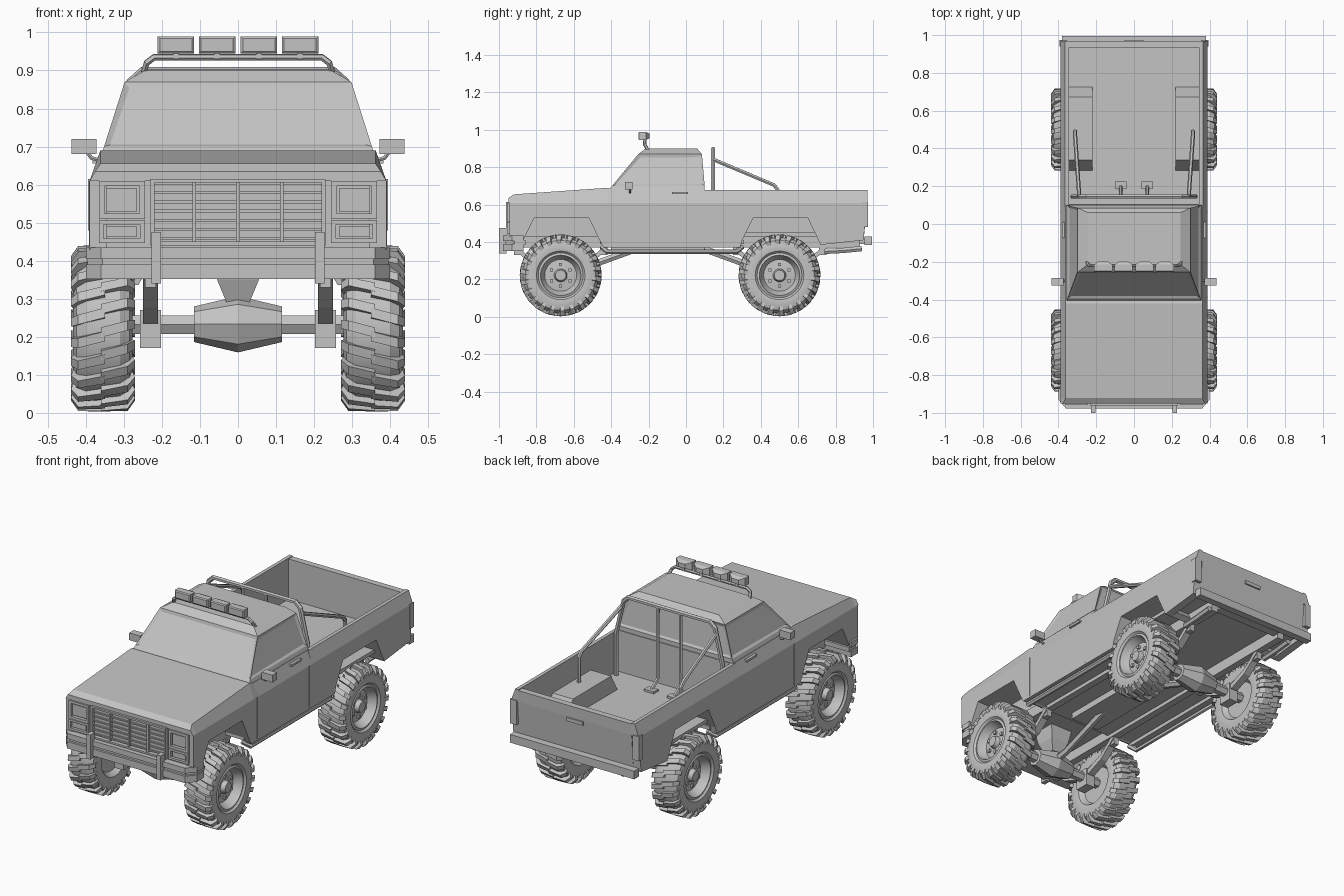
import bpy, bmesh, math
from mathutils import Vector

if "Cube" in bpy.data.objects:
    bpy.data.objects.remove(bpy.data.objects["Cube"], do_unlink=True)

grey = bpy.data.materials.new("plain_grey")
grey.use_nodes = True
GREY = (0.55, 0.55, 0.55, 1)
grey.diffuse_color = GREY
grey.node_tree.nodes["Principled BSDF"].inputs["Base Color"].default_value = GREY


def finish(name, mesh, mirror=False, smooth=False):
    ob = bpy.data.objects.new(name, mesh)
    bpy.context.collection.objects.link(ob)
    mesh.materials.clear()
    mesh.materials.append(grey)
    if smooth:
        bpy.ops.object.select_all(action="DESELECT")
        ob.select_set(True)
        bpy.context.view_layer.objects.active = ob
        bpy.ops.object.shade_smooth_by_angle()
    if mirror:
        mod = ob.modifiers.new("mirror", "MIRROR")
        mod.use_mirror_merge = False
    return ob


def add_loft(bm, rings, closed=False):
    """Skin a list of point rings, capping the ends unless closed."""
    vs = [[bm.verts.new(p) for p in ring] for ring in rings]
    n = len(vs[0])
    pairs = list(zip(vs, vs[1:])) + ([(vs[-1], vs[0])] if closed else [])
    for a, b in pairs:
        for i in range(n):
            j = (i + 1) % n
            bm.faces.new((a[i], a[j], b[j], b[i]))
    if not closed:
        bm.faces.new(vs[0])
        bm.faces.new(vs[-1])


def from_bm(name, bm, **kw):
    bmesh.ops.recalc_face_normals(bm, faces=bm.faces)
    mesh = bpy.data.meshes.new(name)
    bm.to_mesh(mesh)
    bm.free()
    return finish(name, mesh, **kw)


def loft(name, rings, **kw):
    bm = bmesh.new()
    add_loft(bm, rings)
    return from_bm(name, bm, **kw)


def side_prism(name, profile, x0, x1, **kw):
    return loft(name, [[(x, y, z) for y, z in profile] for x in (x0, x1)], **kw)


def box_rings(x0, x1, y0, y1, z0, z1):
    return [[(x0, y0, z), (x1, y0, z), (x1, y1, z), (x0, y1, z)] for z in (z0, z1)]


def boxes(name, dims, **kw):
    bm = bmesh.new()
    for d in dims:
        add_loft(bm, box_rings(*d))
    return from_bm(name, bm, **kw)


def tube(name, path, r, **kw):
    cu = bpy.data.curves.new(name, "CURVE")
    cu.dimensions = "3D"
    cu.bevel_depth, cu.bevel_resolution, cu.use_fill_caps = r, 1, True
    sp = cu.splines.new("POLY")
    sp.points.add(len(path) - 1)
    for pt, co in zip(sp.points, path):
        pt.co = (*co, 1)
    tmp = bpy.data.objects.new("tmp", cu)
    bpy.context.collection.objects.link(tmp)
    dg = bpy.context.evaluated_depsgraph_get()
    mesh = bpy.data.meshes.new_from_object(tmp.evaluated_get(dg))
    bpy.data.objects.remove(tmp)
    return finish(name, mesh, smooth=True, **kw)


def lathe(bm, profile, n):
    """Revolve (x, radius) points around the x axis."""
    rings = []
    for i in range(n):
        a = 2 * math.pi * i / n
        rings.append([(x, r * math.sin(a), r * math.cos(a)) for x, r in profile])
    add_loft(bm, rings, closed=True)
    bmesh.ops.remove_doubles(bm, verts=bm.verts, dist=0.0005)


AXLES = {"front": -0.67, "rear": 0.5}
ARCH = [(-0.2, 0.41), (-0.14, 0.53), (0.15, 0.53), (0.22, 0.385)]


def arch(c, grow=0):
    return [(c + y * (1 + grow), z + grow * 0.1) for y, z in ARCH]


# Body sides with both wheel openings
outline = [(-0.945, 0.43)] + arch(AXLES["front"]) + [(-0.44, 0.37), (0.29, 0.37)]
outline += arch(AXLES["rear"]) + [(0.95, 0.41), (0.965, 0.61), (-0.945, 0.61)]
side_prism("body_side", outline, 0.345, 0.39, mirror=True)

# Wheel wells
for label, c in AXLES.items():
    band = arch(c) + arch(c, 0.15)[::-1]
    side_prism(label + "_well_liner", band, 0.23, 0.36, mirror=True)
    side_prism(label + "_well_wall", arch(c, 0.15), 0.22, 0.235, mirror=True)

# Bonnet and shoulder line
def shoulder(y, top, x=0.362):
    return [(-0.39, y, 0.61), (-x, y, top), (x, y, top), (0.39, y, 0.61)]

loft("bonnet", [shoulder(-0.95, 0.635, 0.375), shoulder(-0.92, 0.655),
                shoulder(-0.42, 0.69), shoulder(-0.38, 0.68), shoulder(0.1, 0.68)])

# Cab with recessed windows
def cab_ring(x, y0, y1, z):
    return [(-x, y0, z), (x, y0, z), (x, y1, z), (-x, y1, z)]

bm = bmesh.new()
add_loft(bm, [cab_ring(0.363, -0.42, 0.1, 0.67), cab_ring(0.352, -0.395, 0.1, 0.7),
              cab_ring(0.298, -0.255, 0.085, 0.87), cab_ring(0.245, -0.215, 0.06, 0.9)])
bmesh.ops.recalc_face_normals(bm, faces=bm.faces)
panes = [f for f in bm.faces if 0.75 < f.calc_center_median().z < 0.82]
bmesh.ops.inset_individual(bm, faces=panes, thickness=0.02, depth=-0.007)
from_bm("cab", bm)

# Doors
boxes("door_seams", [(0.385, 0.392, y, y + 0.004, 0.38, 0.61) for y in (-0.39, 0.065)], mirror=True)
boxes("door_handle", [(0.36, 0.382, -0.075, 0.01, 0.656, 0.668)], mirror=True)

# Load bed
loft("bed_rail", [[(0.39, y, 0.61), (0.365, y, 0.677), (0.345, y, 0.677), (0.345, y, 0.61)]
                  for y in (0.09, 0.97)], mirror=True)
boxes("bed_floor", [(-0.35, 0.35, 0.07, 0.95, 0.43, 0.45)])
boxes("bed_front_wall", [(-0.35, 0.35, 0.08, 0.105, 0.43, 0.677)])
side_prism("tailgate", [(0.935, 0.41), (0.95, 0.41), (0.968, 0.61), (0.97, 0.672), (0.935, 0.672)],
           -0.345, 0.345)
boxes("tailgate_handle", [(-0.05, 0.05, 0.96, 0.974, 0.585, 0.605)])
boxes("tail_light", [(0.355, 0.394, 0.94, 0.974, 0.48, 0.615)], mirror=True)
boxes("rear_bumper", [(-0.38, 0.38, 0.955, 0.995, 0.385, 0.43), (-0.2, 0.2, 0.9, 0.96, 0.39, 0.42)])
tube("exhaust", [(0.27, 0.74, 0.35), (0.27, 0.84, 0.355), (0.27, 0.94, 0.365)], 0.016, mirror=True)

# Front panel, grille and lamps
boxes("front_panel", [(-0.385, 0.385, -0.94, -0.91, 0.43, 0.615)])
slats = [(-0.22, 0.22, -0.948, -0.93, 0.455 + i * 0.024, 0.462 + i * 0.024) for i in range(7)]
slats += [(x - 0.005, x + 0.005, -0.955, -0.93, 0.445, 0.605) for x in (-0.115, 0, 0.115)]
boxes("grille_slats", slats)


def frame(name, x0, x1, z0, z1, t, y, **kw):
    boxes(name, [(x0, x1, y, -0.93, z1 - t, z1), (x0, x1, y, -0.93, z0, z0 + t),
                 (x0, x0 + t, y, -0.93, z0, z1), (x1 - t, x1, y, -0.93, z0, z1)], **kw)

frame("grille_frame", -0.23, 0.23, 0.44, 0.615, 0.01, -0.962)
frame("headlamp_frame", 0.245, 0.365, 0.51, 0.61, 0.014, -0.958, mirror=True)
frame("indicator_frame", 0.245, 0.365, 0.447, 0.507, 0.012, -0.958, mirror=True)
boxes("lamp_glass", [(0.265, 0.345, -0.95, -0.93, 0.53, 0.59),
                     (0.265, 0.345, -0.95, -0.93, 0.463, 0.49)], mirror=True)

# Front bumper: two ridges around a recessed band
def bumper(name, d, z0, z1):
    plan = [(0.4, -0.87), (0.4, -0.93), (0.36, -0.978), (-0.36, -0.978), (-0.4, -0.93), (-0.4, -0.87)]
    loft(name, [[(x * (1 - d), y + d, z) for x, y in plan] for z in (z0, z1)])

bumper("bumper_top", 0, 0.405, 0.435)
bumper("bumper_band", 0.012, 0.385, 0.41)
bumper("bumper_bottom", 0, 0.352, 0.39)
boxes("bumper_guard", [(0.203, 0.227, -1.0, -0.96, 0.34, 0.475)], mirror=True)

# Roof light bar with four lamps
tube("light_bar", [(-0.25, -0.2, 0.885), (-0.24, -0.22, 0.92), (-0.22, -0.22, 0.935),
                   (0.22, -0.22, 0.935), (0.24, -0.22, 0.92), (0.25, -0.2, 0.885)], 0.009)
bm = bmesh.new()
for x in (-0.163, -0.055, 0.055, 0.163):
    add_loft(bm, [[(x + sx * w, y, 0.967 + sz * h) for sx, sz in ((-1, -1), (1, -1), (1, 1), (-1, 1))]
                  for y, w, h in ((-0.255, 0.042, 0.017), (-0.25, 0.048, 0.022),
                                  (-0.215, 0.048, 0.022), (-0.195, 0.02, 0.012))])
    add_loft(bm, box_rings(x - 0.008, x + 0.008, -0.23, -0.21, 0.93, 0.96))
from_bm("roof_lamps", bm)

# Door mirrors
loft("mirror", box_rings(0.372, 0.438, -0.325, -0.285, 0.68, 0.72), mirror=True)
tube("mirror_arm", [(0.35, -0.3, 0.66), (0.385, -0.3, 0.67), (0.4, -0.3, 0.69)], 0.006, mirror=True)

# Roll bar in the bed
tube("roll_hoop", [(-0.325, 0.145, 0.45), (-0.325, 0.145, 0.68), (-0.28, 0.145, 0.87), (-0.25, 0.145, 0.897),
                   (0.25, 0.145, 0.897), (0.28, 0.145, 0.87), (0.325, 0.145, 0.68), (0.325, 0.145, 0.45)], 0.013)
tube("roll_brace", [(0.29, 0.15, 0.84), (0.312, 0.47, 0.705), (0.312, 0.49, 0.68), (0.312, 0.49, 0.54)],
     0.011, mirror=True)
tube("roll_upright", [(0.07, 0.145, 0.895), (0.07, 0.145, 0.5), (0.07, 0.2, 0.455)], 0.01, mirror=True)
boxes("roll_foot", [(0.04, 0.1, 0.185, 0.225, 0.45, 0.462)], mirror=True)

# Chassis
boxes("cab_floor", [(-0.36, 0.36, -0.46, 0.31, 0.39, 0.41)])
boxes("engine_block", [(-0.2, 0.2, -0.9, -0.45, 0.42, 0.6)])
boxes("frame_rail", [(0.205, 0.245, -0.9, 0.93, 0.37, 0.43)], mirror=True)
boxes("gearbox", [(-0.09, 0.09, -0.4, 0.1, 0.355, 0.4)])
loft("oil_pan", [[(sx * w, -0.66 + sy * w, z) for sx, sy in ((-1, -1), (1, -1), (1, 1), (-1, 1))]
                 for z, w in ((0.43, 0.07), (0.35, 0.055), (0.29, 0.03))])
tube("side_step", [(0.34, -0.45, 0.375), (0.372, -0.42, 0.348), (0.372, 0.27, 0.348), (0.34, 0.3, 0.375)],
     0.014, mirror=True)

# Tyre, rim and lug profiles as (x, radius)
WHEEL = [(0.41, 0), (0.41, 0.028), (0.385, 0.035), (0.38, 0.085), (0.4, 0.098), (0.425, 0.108),
         (0.42, 0.12), (0.43, 0.13), (0.434, 0.16), (0.425, 0.187), (0.4, 0.203), (0.31, 0.203),
         (0.285, 0.187), (0.277, 0.16), (0.283, 0.12), (0.31, 0.1), (0.31, 0)]
LUG = [(0.35, 0.2), (0.35, 0.219), (0.42, 0.217), (0.439, 0.19), (0.433, 0.168), (0.4, 0.19)]
R = 0.222

for label, c in AXLES.items():
    bm = bmesh.new()
    lathe(bm, WHEEL, 32)
    from_bm(label + "_wheel", bm, mirror=True, smooth=True).location = (0, c, R)

    bm = bmesh.new()
    for k in range(44):
        base = math.pi * k / 22
        flip = k % 2
        rings = []
        for w in (-0.06, 0.06):
            ring = []
            for x, r in LUG:
                a = base + w + (x - 0.39) * (1.2 if flip else -1.2)
                ring.append((0.71 - x if flip else x, r * math.sin(a), r * math.cos(a)))
            rings.append(ring)
        add_loft(bm, rings)
    from_bm(label + "_tread", bm, mirror=True).location = (0, c, R)

    # Wheel nuts
    bm = bmesh.new()
    for k in range(6):
        y, z = 0.058 * math.sin(k * math.pi / 3), 0.058 * math.cos(k * math.pi / 3)
        add_loft(bm, box_rings(0.37, 0.394, y - 0.008, y + 0.008, z - 0.008, z + 0.008))
    from_bm(label + "_wheel_nuts", bm, mirror=True).location = (0, c, R)

    # Axle, differential and drive shaft
    tube(label + "_axle", [(-0.32, c, 0.232), (0.32, c, 0.232)], 0.028)
    bm = bmesh.new()
    lathe(bm, [(-0.115, 0), (-0.115, 0.047), (0, 0.074), (0.115, 0.047), (0.115, 0)], 8)
    from_bm(label + "_differential", bm).location = (0, c, 0.233)
    s = -1 if c > 0 else 1
    tube(label + "_drive_shaft", [(0, c, 0.24), (0, c + 0.12 * s, 0.26), (0, c + 0.45 * s, 0.38)], 0.02)

    # Leaf spring with its clamp and shackles
    arc = [(c + 0.25 * t, 0.23 + 0.13 * t * t) for t in (-1, -0.6, -0.2, 0.2, 0.6, 1)]
    side_prism(label + "_leaf_spring", arc + [(y, z + 0.03) for y, z in arc[::-1]], 0.21, 0.25, mirror=True)
    boxes(label + "_spring_clamp", [(0.203, 0.257, c - 0.04, c + 0.04, 0.17, 0.27)], mirror=True)
    boxes(label + "_shackle", [(0.215, 0.245, c + e - 0.02, c + e + 0.02, 0.33, 0.42)
                               for e in (-0.23, 0.23)], mirror=True)
